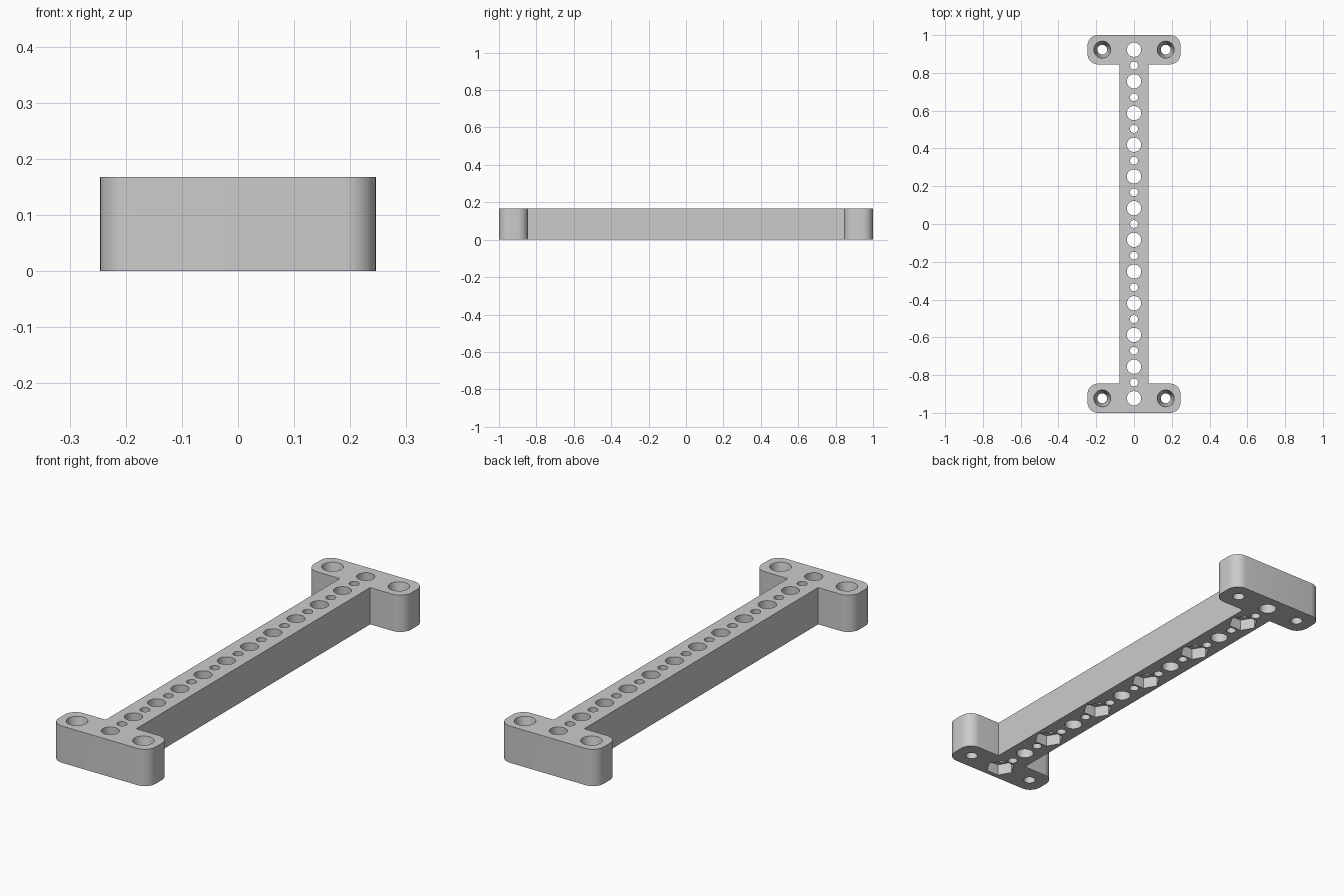
import bpy
import bmesh
from math import sin, cos, pi, radians
from mathutils import Matrix

H = 0.168          # height, also the hole pitch
BAR = 0.077        # half width of the bar
FOOT_X, FOOT_Y = 0.246, 0.845
R = 0.055          # foot corner radius
END = 0.923        # centre line of the feet

if "Cube" in bpy.data.objects:
    bpy.data.objects.remove(bpy.data.objects["Cube"])


def make_object(name, bm):
    bmesh.ops.recalc_face_normals(bm, faces=bm.faces)
    mesh = bpy.data.meshes.new(name)
    bm.to_mesh(mesh)
    bm.free()
    ob = bpy.data.objects.new(name, mesh)
    bpy.context.collection.objects.link(ob)
    return ob


def arc(cx, cy, start, steps=8):
    """Quarter circle, anticlockwise from the start angle."""
    return [(cx + R * cos(start + pi / 2 * i / steps),
             cy + R * sin(start + pi / 2 * i / steps)) for i in range(steps + 1)]


def drill(bm, x, y, z0, z1, r0, r1, sides=32):
    """Add a round, tapered or hexagonal cutter between two heights."""
    bmesh.ops.create_cone(bm, cap_ends=True, segments=sides, radius1=r0, radius2=r1,
                          depth=z1 - z0,
                          matrix=Matrix.Translation((x, y, (z0 + z1) / 2))
                          @ Matrix.Rotation(pi / 2 if sides == 6 else 0, 4, 'Z'))


# Bar with two rounded feet: one quarter outline, mirrored, then extruded
quarter = [(BAR, FOOT_Y)]
quarter += arc(FOOT_X - R, FOOT_Y + R, -pi / 2)
quarter += arc(FOOT_X - R, 1 - R, 0)
half = quarter + [(-x, y) for x, y in reversed(quarter)]
outline = half + [(x, -y) for x, y in reversed(half)]

bm = bmesh.new()
base = bm.faces.new([bm.verts.new((x, y, 0)) for x, y in outline])
top = bmesh.ops.extrude_face_region(bm, geom=[base])
bmesh.ops.translate(bm, vec=(0, 0, H),
                    verts=[v for v in top["geom"] if isinstance(v, bmesh.types.BMVert)])
bar = make_object("mounting_bar", bm)

# Through holes: large and small in turn, plus the four screw holes
through = bmesh.new()
pitch = 2 * END / 11
for i in range(23):
    r = 0.021 if i % 2 else 0.038
    drill(through, 0, -END + i * pitch / 2, -0.1, H + 0.1, r, r)
for sx in (-1, 1):
    for sy in (-1, 1):
        drill(through, sx * H, sy * END, -0.1, H + 0.1, 0.026, 0.026)

# Tapered screw heads above, hexagonal nut pockets below every other large hole
pockets = bmesh.new()
for sx in (-1, 1):
    for sy in (-1, 1):
        drill(pockets, sx * H, sy * END, H - 0.1, H + 0.01, 0.0262, 0.0469)
for i in range(0, 12, 2):
    drill(pockets, 0, -END + i * pitch, -0.05, 0.052, 0.064, 0.064, 6)

cutters = [make_object("hole_cutter", through), make_object("pocket_cutter", pockets)]
for cutter in cutters:
    cutter.hide_render = True
    mod = bar.modifiers.new(cutter.name, 'BOOLEAN')
    mod.operation = 'DIFFERENCE'
    mod.solver = 'EXACT'
    mod.object = cutter

# Bake the cuts and drop the cutters
graph = bpy.context.evaluated_depsgraph_get()
cut_mesh = bpy.data.meshes.new_from_object(bar.evaluated_get(graph))
bar.modifiers.clear()
bar.data = cut_mesh
for cutter in cutters:
    bpy.data.objects.remove(cutter)

# Single grey material
grey = bpy.data.materials.new("light_grey")
grey.use_nodes = True
colour = (0.6, 0.6, 0.6, 1)
grey.diffuse_color = colour
grey.node_tree.nodes["Principled BSDF"].inputs["Base Color"].default_value = colour
bar.data.materials.clear()
bar.data.materials.append(grey)

bpy.ops.object.select_all(action='DESELECT')
bar.select_set(True)
bpy.context.view_layer.objects.active = bar
bpy.ops.object.shade_smooth_by_angle(angle=radians(30))
